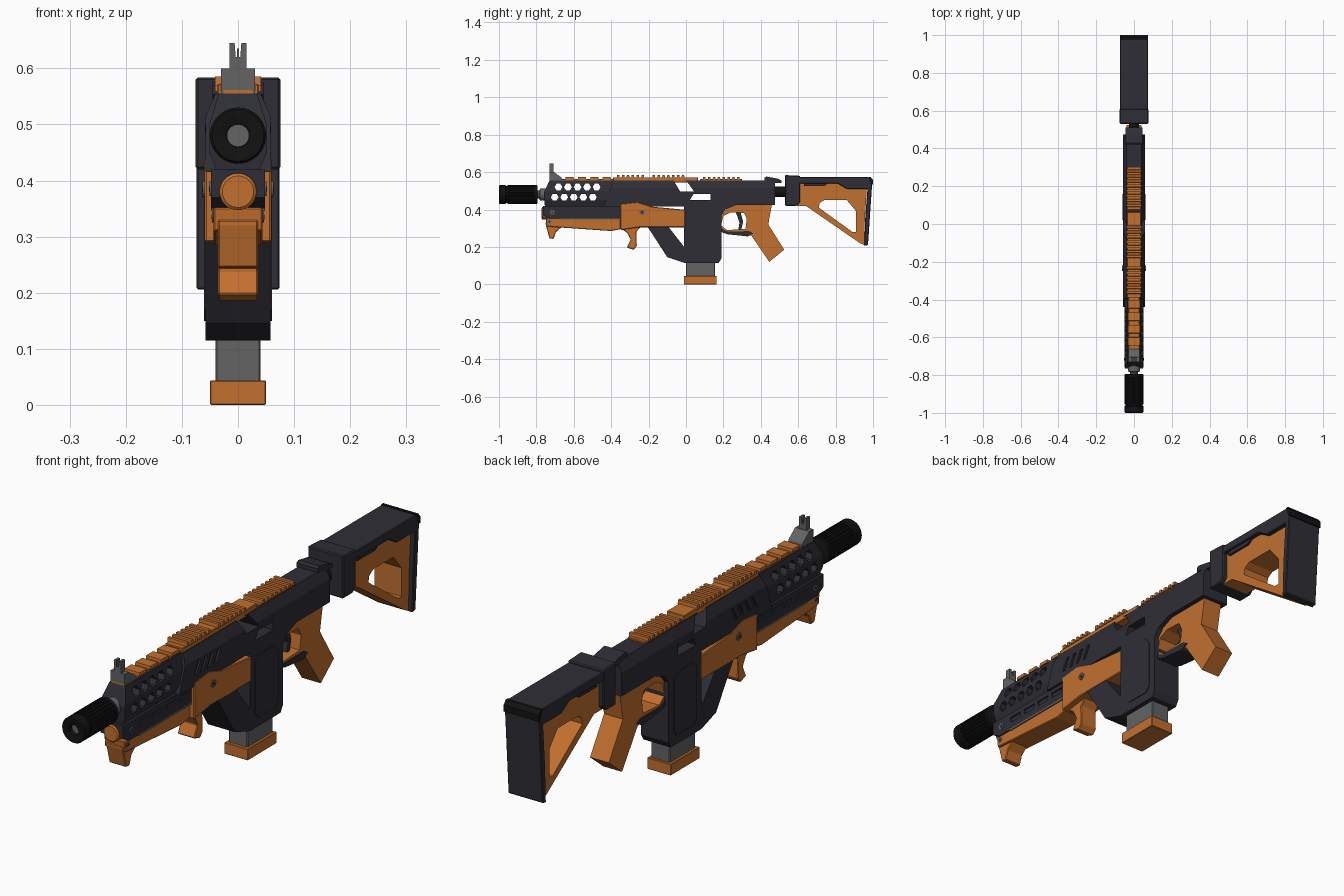
import bpy, bmesh, math
from mathutils import Vector

if "Cube" in bpy.data.objects:
    bpy.data.objects.remove(bpy.data.objects["Cube"])


def material(name, rgb):
    m = bpy.data.materials.new(name)
    m.diffuse_color = (*rgb, 1)
    m.use_nodes = True
    m.node_tree.nodes["Principled BSDF"].inputs["Base Color"].default_value = m.diffuse_color
    return m


ORANGE = material("burnt_orange", (0.54, 0.16, 0.028))
DARK = material("dark_slate", (0.027, 0.027, 0.036))
BLACK = material("black", (0.006, 0.006, 0.006))
GREY = material("steel_grey", (0.125, 0.125, 0.125))


def finish(name, bm, mat, bevel=0):
    bmesh.ops.recalc_face_normals(bm, faces=bm.faces)
    me = bpy.data.meshes.new(name)
    bm.to_mesh(me)
    bm.free()
    ob = bpy.data.objects.new(name, me)
    bpy.context.collection.objects.link(ob)
    if mat:
        me.materials.append(mat)
    if bevel:
        b = ob.modifiers.new("bevel", 'BEVEL')
        b.width, b.segments, b.limit_method = bevel, 1, 'ANGLE'
    return ob


def prism(name, pts, a, b, mat, axis='X', bevel=0):
    """Extrude an outline in hundredths: (y, z) along X, or (x, z) along Y."""
    bm = bmesh.new()
    put = (lambda p, t: (t, p[0] / 100, p[1] / 100)) if axis == 'X' else \
          (lambda p, t: (p[0] / 100, t, p[1] / 100))
    lo = [bm.verts.new(put(p, a)) for p in pts]
    hi = [bm.verts.new(put(p, b)) for p in pts]
    bm.faces.new(lo)
    bm.faces.new(hi)
    n = len(pts)
    for i in range(n):
        j = (i + 1) % n
        bm.faces.new((lo[i], lo[j], hi[j], hi[i]))
    return finish(name, bm, mat, bevel)


def side(name, pts, half, mat, bevel=0):
    return prism(name, pts, -half, half, mat, bevel=bevel)


def box(name, y0, y1, z0, z1, half, mat, bevel=0):
    return side(name, [(y0, z0), (y1, z0), (y1, z1), (y0, z1)], half, mat, bevel)


def lathe(name, prof, zc, mat, n=32):
    """Turn a (radius, y) profile about the y axis at height zc."""
    bm = bmesh.new()
    rings = [[bm.verts.new((r * math.cos(2 * math.pi * k / n), y,
                            zc + r * math.sin(2 * math.pi * k / n))) for k in range(n)]
             for r, y in prof]
    for p, q in zip(rings, rings[1:]):
        for k in range(n):
            bm.faces.new((p[k], p[(k + 1) % n], q[(k + 1) % n], q[k]))
    bm.faces.new(rings[0])
    bm.faces.new(rings[-1])
    ob = finish(name, bm, mat)
    bpy.ops.object.select_all(action='DESELECT')
    bpy.context.view_layer.objects.active = ob
    ob.select_set(True)
    bpy.ops.object.shade_smooth_by_angle(angle=math.radians(35))
    return ob


def boolean(ob, cutter, op='DIFFERENCE'):
    m = ob.modifiers.new("cut", 'BOOLEAN')
    m.object, m.operation, m.solver = cutter, op, 'EXACT'
    bpy.context.view_layer.objects.active = ob
    bpy.ops.object.modifier_apply(modifier=m.name)
    bpy.data.objects.remove(cutter, do_unlink=True)


def cut(ob, pts, a=-0.2, b=0.2):
    boolean(ob, prism("cutter", pts, a, b, None))


def ngon(y, z, r, n, turn=0):
    return [(y + r * math.cos(2 * math.pi * k / n + turn),
             z + r * math.sin(2 * math.pi * k / n + turn)) for k in range(n)]


def mirrored(half):
    return half + [(-x, z) for x, z in reversed(half)]


# Suppressor with fluted body, front ring, bore and barrel
flutes = []
for k in range(24):
    for r, d in ((5.0, -0.06), (5.0, 0.06), (4.6, 0.10), (4.6, 0.16)):
        t = 2 * math.pi * k / 24 + d
        flutes.append((r * math.cos(t), 48 + r * math.sin(t)))
prism("suppressor_body", flutes, -0.955, -0.80, BLACK, 'Y')
lathe("suppressor_ring", [(0.021, -0.975), (0.021, -0.998), (0.024, -1.0), (0.046, -1.0),
                          (0.05, -0.995), (0.05, -0.965), (0.045, -0.96), (0.045, -0.95)], 0.48, BLACK)
lathe("bore", [(0.02, -0.978), (0.02, -0.97)], 0.48, GREY)
lathe("suppressor_collar", [(0.05, -0.81), (0.05, -0.797), (0.042, -0.793)], 0.48, BLACK)
lathe("barrel", [(0.022, -0.81), (0.022, -0.785), (0.032, -0.78), (0.032, -0.74)], 0.48, GREY)
lathe("front_plug", [(0.028, -0.772), (0.033, -0.768), (0.033, -0.74)], 0.38, ORANGE)

# Upper handguard with hexagonal through holes
guard = side("upper_handguard", [(-75.5, 42), (-76, 49), (-73, 55.5), (-39, 55.5), (-43, 42)], 0.055, DARK)
boolean(guard, prism("section", mirrored([(3.5, 41), (5.1, 45), (5.1, 50), (3.3, 56)]),
                     -0.9, 0, None, 'Y'), 'INTERSECT')
for i in range(5):
    cut(guard, ngon(-68.2 + 5.1 * i, 52, 2.1, 6, 0))
    cut(guard, ngon(-70.2 + 5.1 * i, 46.6, 2.1, 6, 0))

# Lower handguard with shallow side slots
lower = side("lower_handguard", [(-76.5, 42), (-35, 42), (-35, 35), (-73, 35), (-76.5, 37)], 0.048, DARK)
for i in range(4):
    y = -66 + 8 * i
    for a, b in ((0.042, 0.1), (-0.1, -0.042)):
        cut(lower, [(y, 38), (y + 5, 38), (y + 5.6, 40), (y - 0.6, 40)], a, b)
box("handguard_seam", -67, -35, 34.6, 35.3, 0.0485, GREY)

# Receiver with magazine well and front strut, chamfered along the top
rec = side("receiver", [(-44, 41.5), (-39, 55.5), (47.5, 55.5), (47.5, 42.5), (27, 42.5), (21, 40),
                        (19, 37), (19, 14), (17.5, 11.5), (-1, 11.5), (-10, 14.5), (-21, 31.5),
                        (-10, 31.5), (-1, 20), (-1, 41.5)], 0.07, DARK)
boolean(rec, prism("section", mirrored([(5.8, 5), (5.8, 51.5), (3.8, 56)]), -0.6, 0.6, None, 'Y'), 'INTERSECT')
cut(rec, [(-7.5, 57), (0.5, 55), (4.3, 49.7), (-3.2, 49.7)])
cut(rec, [(2, 45), (13, 45), (13, 48.2), (4, 48.2)])
for a, b in ((0.051, 0.1), (-0.1, -0.051)):
    for i in range(4):
        y = -35 + 4 * i
        cut(rec, [(y, 45.5), (y + 1.6, 45.5), (y + 4.2, 50.5), (y + 2.6, 50.5)], a, b)
for s in (-1, 1):
    prism("magwell_panel", [(2, 17), (4, 15), (14, 15), (16, 17), (16, 36), (13, 39), (4, 39), (2, 37)],
          s * 0.055, s * 0.061, DARK)
side("port_rail", [(-4, 49.7), (13, 49.7), (13, 48.2), (-2.5, 48.2)], 0.0585, DARK)

# Magazine
box("magazine", 0, 15.5, 4, 14, 0.04, GREY, 0.003)
box("magazine_base", -1.2, 16.4, 0, 4.4, 0.05, ORANGE, 0.002)

# Orange fore-end, lower body and finger hooks
side("fore_end", [(-75, 35.2), (-74.5, 31), (-66, 30.3), (-40, 28.5), (-35, 29.5), (-35, 35.2)], 0.044, ORANGE, 0.003)
side("front_hook", [(-75, 32), (-73, 24.5), (-70.8, 24.3), (-69.5, 28), (-66, 31), (-66, 33), (-75, 33)],
     0.036, ORANGE, 0.003)
side("middle_body", [(-35, 43), (-26, 44), (-18, 41.5), (-2, 40), (-0.5, 40), (-0.5, 30.5), (-25, 30.5),
                     (-35, 29)], 0.0595, ORANGE, 0.003)
side("finger_hook", [(-35, 30), (-31.5, 27.5), (-29.6, 24), (-31.6, 19.7), (-28, 18.5), (-26.3, 20.5),
                     (-26.6, 28), (-24, 31), (-35, 31)], 0.036, ORANGE, 0.003)

# Pins
for y, z, r, h in ((-23.5, 38.5, 1.4, 0.063), (-71.5, 38.5, 1.3, 0.051), (-73, 33.5, 1, 0.046)):
    side("pin", ngon(y, z, r, 12), h, GREY)
    side("pin_recess", ngon(y, z, r * 0.5, 6), h + 0.001, DARK)

# Pistol grip with trigger opening, guard and trigger
grip = side("pistol_grip", [(17, 35), (22, 40.5), (28, 43), (46, 43), (44, 32), (52.5, 18.5), (44.5, 12),
                            (35, 26), (20, 27.5), (16.5, 31)], 0.04, ORANGE)
cut(grip, [(20, 36.5), (24, 38.5), (31, 38.2), (32.5, 35), (31.8, 29.6), (22, 29), (18.7, 31.5)])
side("trigger_guard", [(16, 29), (22, 26.8), (33, 25.6), (36, 27.2), (34, 28.4), (22, 28.3), (18.5, 30.2)], 0.045, DARK)
side("trigger", [(26.5, 39), (29, 39), (30.6, 33.5), (29.6, 29.4), (28, 29.4), (28.6, 33)], 0.012, DARK)


# Top rails: base strips and repeated teeth
def rail(name, y0, y1, z, half, groups, h=1.3):
    box(name, y0, y1, 54.5, z, half, ORANGE, 0.002)
    for start, count, pitch, width in groups:
        for i in range(count):
            y = start + pitch * i
            side(name + "_tooth", [(y, z - 0.3), (y + width, z - 0.3), (y + width - 0.2, z + h),
                                   (y + 0.2, z + h)], half + 0.004, ORANGE)


rail("front_rail", -73, -38.5, 56.3, 0.028, [(-64.5, 4, 6.6, 4.6)], 1)
rail("middle_rail", -39, 6.4, 57.2, 0.037, [(-37, 6, 2.6, 1.6), (-18, 7, 2.6, 1.6)])
rail("rear_rail", 7.5, 30, 56.2, 0.037, [(9, 8, 2.6, 1.6)], 1.1)

# Front sight
side("sight_base", [(-73, 55), (-66, 55.5), (-66.5, 57), (-70.5, 60), (-73, 60)], 0.03, GREY)
prism("sight_blade", [(-1.5, 59), (1.5, 59), (1.5, 64.5), (0.6, 64.5), (0.4, 62), (0.2, 62), (0.2, 63.5),
                      (-0.2, 63.5), (-0.2, 62), (-0.4, 62), (-0.6, 64.5), (-1.5, 64.5)],
      -0.73, -0.708, GREY, 'Y')

# Rear latch and buffer tube
side("rear_latch", [(42, 57), (43, 57.6), (49, 56.5), (51, 55.5), (51, 54.2), (46, 54.2), (44, 55.3), (42, 55.3)], 0.045, DARK)
lathe("buffer_tube", [(0.027, 0.45), (0.027, 0.56)], 0.495, BLACK)

# Stock: collar, cheek rest with butt plate, skeleton frame
side("stock_collar", [(53, 42), (59, 42), (61, 44), (61, 58), (53, 58.4)], 0.0755, DARK, 0.004)
side("cheek_rest", [(60, 57.3), (97.5, 57.3), (99.5, 55.5), (99.5, 53.5), (97.3, 21), (95.3, 20.5), (95.8, 35),
                    (97, 51), (86, 51), (81, 54), (60, 54)], 0.074, DARK, 0.003)
side("butt_edge", [(97.5, 57.4), (98.7, 57.4), (100, 55.8), (100, 53.3), (99, 53.3)], 0.0745, BLACK)
frame = side("stock_frame", [(59, 42), (59, 54.2), (82, 54.2), (86, 51.2), (96.7, 51.2), (95.6, 35), (95.3, 21),
                             (93, 22), (72, 36.5), (64, 42)], 0.057, ORANGE)
cut(frame, [(71, 41), (71.5, 43.5), (74, 45), (86, 45), (91, 39), (91, 28), (89, 28)])
for s in (-1, 1):
    prism("frame_recess", [(63, 52.5), (74, 52.5), (76, 54), (63, 54)], s * 0.055, s * 0.066, DARK)
